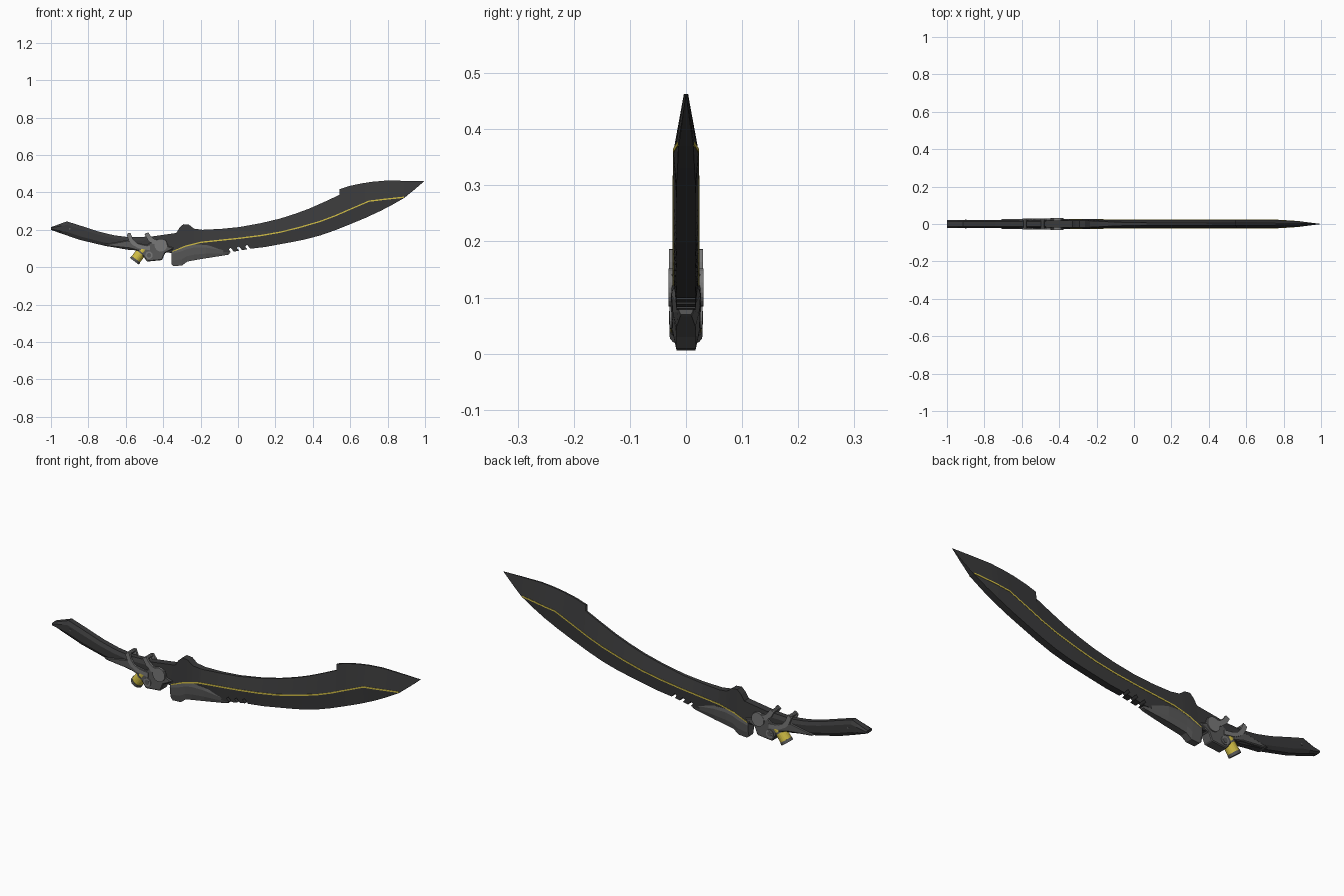
import bpy, bmesh, math
from mathutils import Vector, Matrix

if "Cube" in bpy.data.objects:
    bpy.data.objects.remove(bpy.data.objects["Cube"])


def material(name, rgb):
    m = bpy.data.materials.new(name)
    m.diffuse_color = (*rgb, 1)
    m.use_nodes = True
    m.node_tree.nodes["Principled BSDF"].inputs["Base Color"].default_value = m.diffuse_color
    return m


DARK = material("dark steel", (0.042, 0.042, 0.043))
GREY = material("mid grey metal", (0.10, 0.10, 0.10))
LIGHT = material("light grey metal", (0.19, 0.19, 0.19))
GOLD = material("yellow accent", (0.65, 0.52, 0.06))


def finish(name, bm, mat):
    bmesh.ops.recalc_face_normals(bm, faces=bm.faces)
    me = bpy.data.meshes.new(name)
    bm.to_mesh(me)
    bm.free()
    me.materials.append(mat)
    ob = bpy.data.objects.new(name, me)
    bpy.context.collection.objects.link(ob)
    return ob


def interp(table, u):
    """Linear lookup: first column is the key, the rest is returned."""
    if u <= table[0][0]:
        return table[0][1:]
    for a, b in zip(table, table[1:]):
        if u <= b[0]:
            t = (u - a[0]) / (b[0] - a[0])
            return tuple(p + (q - p) * t for p, q in zip(a[1:], b[1:]))
    return table[-1][1:]


def loft(name, rings, mat):
    bm = bmesh.new()
    vs = [[bm.verts.new(p) for p in r] for r in rings]
    n = len(vs[0])
    for a, b in zip(vs, vs[1:]):
        for i in range(n):
            bm.faces.new((a[i], a[(i + 1) % n], b[(i + 1) % n], b[i]))
    bm.faces.new(vs[0])
    bm.faces.new(vs[-1])
    return finish(name, bm, mat)


def ring(levels):
    """Mirrored section from (x, half width, z) levels, top to bottom."""
    return [(x, h, z) for x, h, z in levels] + [(x, -h, z) for x, h, z in reversed(levels)]


def prism(name, pts, spans, mat, bevel=0.0):
    """Extrude an x-z outline across each y span."""
    bm = bmesh.new()
    for y0, y1 in spans:
        a = [bm.verts.new((x, y0, z)) for x, z in pts]
        b = [bm.verts.new((x, y1, z)) for x, z in pts]
        n = len(pts)
        bm.faces.new(a)
        bm.faces.new(b[::-1])
        for i in range(n):
            bm.faces.new((a[i], a[(i + 1) % n], b[(i + 1) % n], b[i]))
    ob = finish(name, bm, mat)
    if bevel:
        m = ob.modifiers.new("bevel", 'BEVEL')
        m.width = bevel
        m.segments = 1
        m.limit_method = 'ANGLE'
        m.angle_limit = math.radians(60)
    return ob


def rod(name, p, q, r, mat, sides=20):
    p, q = Vector(p), Vector(q)
    bm = bmesh.new()
    rot = (q - p).to_track_quat('Z', 'Y').to_matrix().to_4x4()
    bmesh.ops.create_cone(bm, cap_ends=True, segments=sides, radius1=r, radius2=r,
                          depth=(q - p).length, matrix=Matrix.Translation((p + q) / 2) @ rot)
    return finish(name, bm, mat)


# Blade: spine line, ridge line, edge line and half thicknesses
SPINE = [(-.47, -.47, .163), (-.33, -.33, .183), (-.312, -.312, .212), (-.292, -.292, .23),
         (-.262, -.262, .227), (-.235, -.235, .206), (-.19, -.19, .2), (-.09, -.09, .205),
         (.01, .01, .215), (.12, .12, .235), (.225, .225, .26), (.31, .31, .287),
         (.385, .385, .315), (.47, .47, .353), (.54, .56, .395), (.548, .542, .417),
         (.6, .595, .434), (.66, .66, .448), (.72, .72, .457), (.79, .79, .463), (.995, .997, .461)]
RIDGE = [(-.47, .1), (-.35, .083), (-.28, .113), (-.2, .133), (.01, .155), (.12, .169),
         (.225, .187), (.33, .213), (.44, .245), (.52, .275), (.6, .31), (.7, .353),
         (.8, .365), (.888, .374), (.945, .419), (.995, .46)]
EDGE = [(-.47, .085), (-.35, .076), (-.05, .078), (.06, .098), (.144, .108), (.28, .133),
        (.36, .149), (.44, .17), (.52, .198), (.6, .23), (.68, .263), (.76, .3), (.82, .331),
        (.888, .37), (.945, .416), (.995, .459)]
HALF = [(-.47, .018, .022, .017), (-.25, .018, .023, .017), (-.1, .01, .023, .017),
        (.1, .006, .023, .017), (.76, .004, .0225, .017), (.888, .003, .0145, .013),
        (.995, .0005, .0008, .0005)]
stations = sorted({p[0] for t in (SPINE, RIDGE, EDGE, HALF) for p in t})
rings = []
for u in stations:
    sx, sz = interp(SPINE, u)
    rz, ez = interp(RIDGE, u)[0], interp(EDGE, u)[0]
    hs, hr, he = interp(HALF, u)
    rings.append(ring([(sx, hs, sz), (u, hr, rz), (u, he, ez)]))
blade = loft("blade", rings, DARK)

# Slanted slots cut in the rear of the cutting edge
bm = bmesh.new()
for x in (-.03, .014, .058):
    z = interp(EDGE, x)[0]
    bmesh.ops.create_cube(bm, size=1, matrix=Matrix.Translation((x, 0, z)) @
                          Matrix.Rotation(math.radians(-40), 4, 'Y') @
                          Matrix.Diagonal((.014, .1, .046, 1)))
cutter = finish("slot_cutter", bm, DARK)
cutter.hide_render = True
cutter.hide_viewport = False
mod = blade.modifiers.new("slots", 'BOOLEAN')
mod.operation = 'DIFFERENCE'
mod.solver = 'EXACT'
mod.object = cutter
bpy.context.view_layer.objects.active = blade
bpy.ops.object.modifier_apply(modifier=mod.name)
bpy.data.objects.remove(cutter)

# Yellow line running along the ridge on both sides
rings = []
for u in [s for s in stations if -.36 < s < .9]:
    z, h = interp(RIDGE, u)[0], interp(HALF, u)[1] + .001
    rings.append(ring([(u, h, z + .0035), (u, h, z - .0035)]))
loft("ridge_line", rings, GOLD)

# Grip: chamfered curved bar with a slanted pommel
G_TOP = [(-1, .214), (-.915, .245), (-.845, .223), (-.74, .189), (-.66, .17), (-.58, .16), (-.44, .165)]
G_BOT = [(-1, .2), (-.945, .18), (-.845, .146), (-.715, .115), (-.58, .092), (-.44, .085)]
rings = []
for u in sorted({p[0] for p in G_TOP + G_BOT}):
    t, b = interp(G_TOP, u)[0], interp(G_BOT, u)[0]
    d = t - b
    rings.append(ring([(u, .013, t), (u, .0225, t - .25 * d), (u, .0225, b + .25 * d), (u, .013, b)]))
loft("grip", rings, DARK)
rod("grip_pin", (-.9, -.0235, .205), (-.9, .0235, .205), .005, GREY, 10)

# Lower housing in front of the guard
rings = []
for x, t, b, h in [(-.355, .085, .016, .025), (-.345, .09, .006, .026), (-.3, .105, .009, .027),
                   (-.272, .114, .03, .027), (-.235, .122, .037, .027), (-.17, .119, .048, .026),
                   (-.055, .092, .066, .016), (-.045, .08, .07, .013)]:
    d = t - b
    rings.append(ring([(x, h * .85, t), (x, h, t - .2 * d), (x, h * .9, b + .35 * d), (x, h * .65, b)]))
loft("lower_housing", rings, GREY)

# Guard body
prism("guard", [(-.717, .121), (-.59, .144), (-.545, .13), (-.487, .118), (-.445, .15),
                (-.385, .145), (-.372, .112), (-.337, .102), (-.39, .075), (-.406, .038),
                (-.487, .03), (-.525, .085), (-.58, .1), (-.7, .112)], [(-.026, .026)], GREY, .004)

# Curved guard horns on both sides, with cross bars over the grip
SIDES = [(-.03, -.02), (.02, .03)]
REAR = [(-.595, .172), (-.575, .184), (-.562, .15), (-.545, .13), (-.515, .118), (-.47, .112),
        (-.47, .09), (-.53, .1), (-.565, .12), (-.583, .142)]
FRONT = [(-.5, .176), (-.48, .186), (-.464, .163), (-.445, .148), (-.41, .142), (-.4, .118),
         (-.455, .124), (-.483, .147)]
prism("rear_horns", REAR, SIDES, LIGHT)
prism("front_horns", FRONT, SIDES, LIGHT)
for n, x in (("rear", -.582), ("front", -.488)):
    rod(n + "_horn_bar", (x, -.027, .175), (x, .027, .175), .009, LIGHT, 10)

# Pivot discs
rod("large_pivot", (-.412, -.031, .118), (-.412, .031, .118), .034, LIGHT, 24)
rod("small_pivot", (-.476, -.0295, .064), (-.476, .0295, .064), .02, LIGHT, 20)
rod("small_pivot_core", (-.476, -.0305, .064), (-.476, .0305, .064), .012, GREY, 16)

# Tilted yellow barrel with grey collars under the guard
A, D = Vector((-.495, 0, .11)), Vector((-.6, 0, -.8))
rod("barrel", A, A + D * .088, .028, GOLD)
rod("barrel_collar", A + D * .036, A + D * .044, .0295, GREY)
rod("barrel_cap", A + D * .084, A + D * .098, .0295, GREY)
